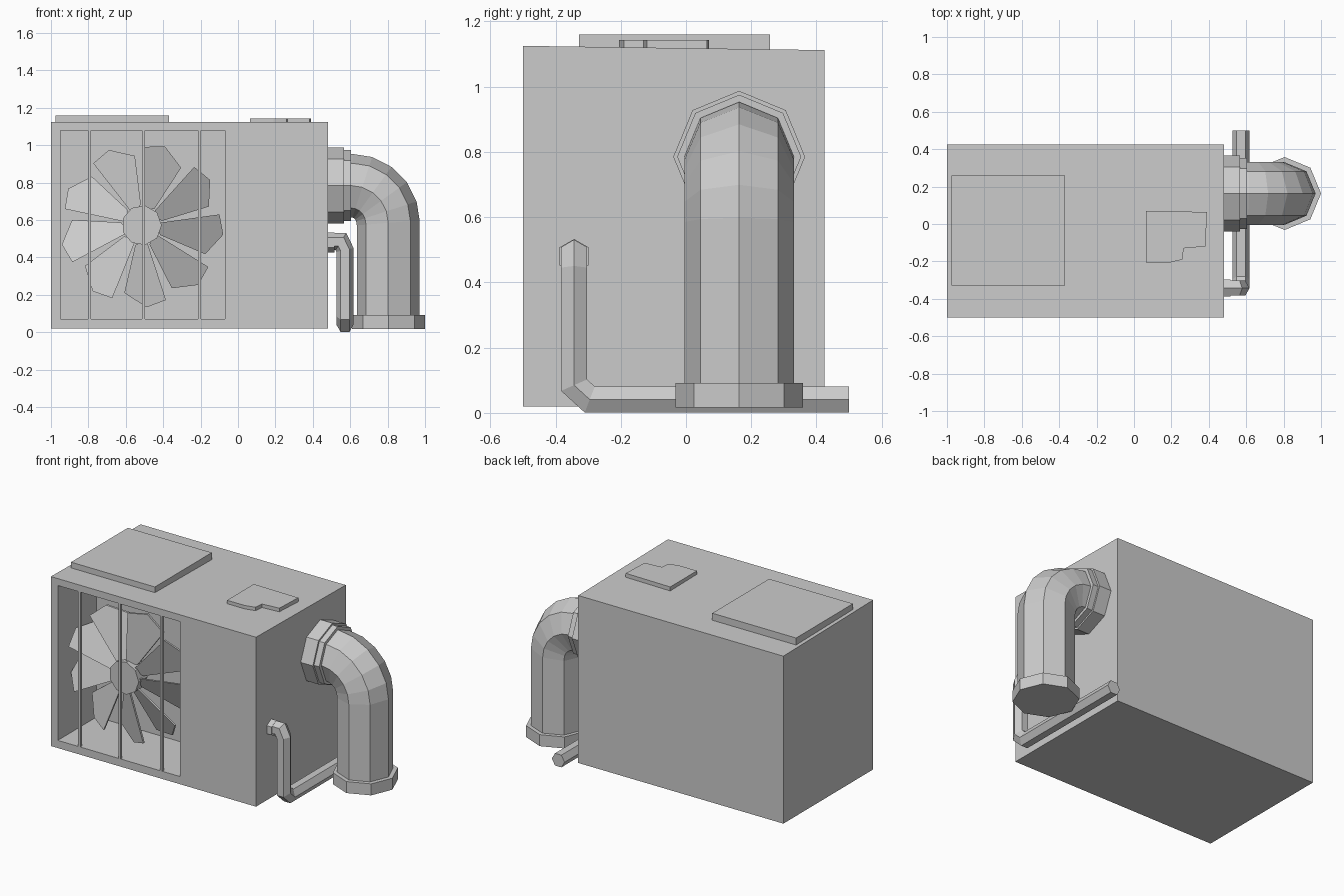
import bpy, bmesh
from math import sin, cos, pi, radians
from mathutils import Vector

if "Cube" in bpy.data.objects:
    bpy.data.objects.remove(bpy.data.objects["Cube"])


def loft(name, rings):
    """Skin a list of equal-length point rings and cap both ends."""
    bm = bmesh.new()
    loops = [[bm.verts.new(p) for p in ring] for ring in rings]
    n = len(loops[0])
    for a, b in zip(loops, loops[1:]):
        for i in range(n):
            j = (i + 1) % n
            bm.faces.new((a[i], a[j], b[j], b[i]))
    bm.faces.new(loops[0])
    bm.faces.new(loops[-1])
    bmesh.ops.recalc_face_normals(bm, faces=bm.faces[:])
    mesh = bpy.data.meshes.new(name)
    bm.to_mesh(mesh)
    bm.free()
    obj = bpy.data.objects.new(name, mesh)
    bpy.context.collection.objects.link(obj)
    return obj


def rect_xz(x0, x1, z0, z1, y):
    return [(x0, y, z0), (x1, y, z0), (x1, y, z1), (x0, y, z1)]


def box(name, x0, x1, y0, y1, z0, z1):
    return loft(name, [rect_xz(x0, x1, z0, z1, y0), rect_xz(x0, x1, z0, z1, y1)])


def prism_z(name, outline, z0, z1):
    return loft(name, [[(x, y, z) for x, y in outline] for z in (z0, z1)])


def tube(name, path, radius, sides, u, v):
    """Mitred pipe along a path; u and v span the first cross-section."""
    path = [Vector(p) for p in path]
    u, v = Vector(u), Vector(v)
    ring = [path[0] + radius * (u * cos(2 * pi * i / sides) + v * sin(2 * pi * i / sides))
            for i in range(sides)]
    rings = [ring]
    for i in range(1, len(path)):
        d = (path[i] - path[i - 1]).normalized()
        out = (path[i + 1] - path[i]).normalized() if i + 1 < len(path) else d
        n = d + out
        ring = [p + d * ((path[i] - p).dot(n) / d.dot(n)) for p in ring]
        rings.append(ring)
    return loft(name, rings)


X, Y, Z = (1, 0, 0), (0, 1, 0), (0, 0, 1)

# Housing with a recessed fan opening in the front
loft("housing", [
    rect_xz(-1.0, 0.48, 0.02, 1.112, 0.425),
    rect_xz(-1.0, 0.48, 0.02, 1.125, -0.5),
    rect_xz(-0.95, -0.07, 0.07, 1.08, -0.5),
    rect_xz(-0.95, -0.07, 0.07, 1.08, -0.1),
])

# Guard bars
for i, x in enumerate((-0.795, -0.505, -0.205)):
    box(f"guard_bar_{i + 1}", x - 0.008, x + 0.008, -0.5, -0.483, 0.065, 1.085)

# Fan: hub, shaft and nine pitched blades
CX, CZ = -0.515, 0.572
tube("fan_hub", [(CX, -0.44, CZ), (CX, -0.35, CZ)], 0.107, 9, X, Z)
tube("fan_shaft", [(CX, -0.36, CZ), (CX, -0.09, CZ)], 0.03, 8, X, Z)
outline = [(0.08, 0.0), (0.42, 0.0), (0.425, 0.11), (0.315, 0.2), (0.09, 0.065)]
for k in range(9):
    a = radians(88 + 40 * k)
    loft(f"fan_blade_{k + 1}", [
        [(CX + r * cos(a) + t * sin(a), -0.425 + 0.45 * t + dy, CZ + r * sin(a) - t * cos(a))
         for r, t in outline] for dy in (0, 0.014)])

# Plates on the top
box("large_top_plate", -0.975, -0.37, -0.328, 0.258, 1.1, 1.16)
prism_z("small_top_plate",
        [(0.065, 0.07), (0.39, 0.064), (0.382, -0.12), (0.265, -0.13),
         (0.26, -0.19), (0.19, -0.206), (0.065, -0.206)], 1.1, 1.143)

# Large duct with its wall flanges and foot collar
DY, DZ, DX = 0.163, 0.785, 0.803
bend = [(DX - 0.2 + 0.2 * sin(i * pi / 10), DY, DZ - 0.2 + 0.2 * cos(i * pi / 10))
        for i in range(6)]
tube("duct", [(0.47, DY, DZ)] + bend + [(DX, DY, 0.03)], 0.168, 8, Z, Y)
tube("duct_wall_flange", [(0.47, DY, DZ), (0.567, DY, DZ)], 0.202, 8, Z, Y)
tube("duct_inner_flange", [(0.56, DY, DZ), (0.605, DY, DZ)], 0.19, 8, Z, Y)
tube("duct_foot_collar", [(DX + 0.002, DY, 0.017), (DX + 0.002, DY, 0.092)], 0.195, 8, X, Y)

# Thin drain pipe and its wall collar
PX, PY = 0.572, -0.343
tube("drain_pipe", [(0.47, PY, 0.485), (0.55, PY, 0.485), (PX, PY, 0.44),
                    (PX, PY, 0.085), (PX, -0.295, 0.041), (PX, 0.5, 0.041)],
     0.046, 6, Z, Y)
tube("drain_collar", [(0.47, PY, 0.48), (0.515, PY, 0.48)], 0.053, 6, Z, Y)
